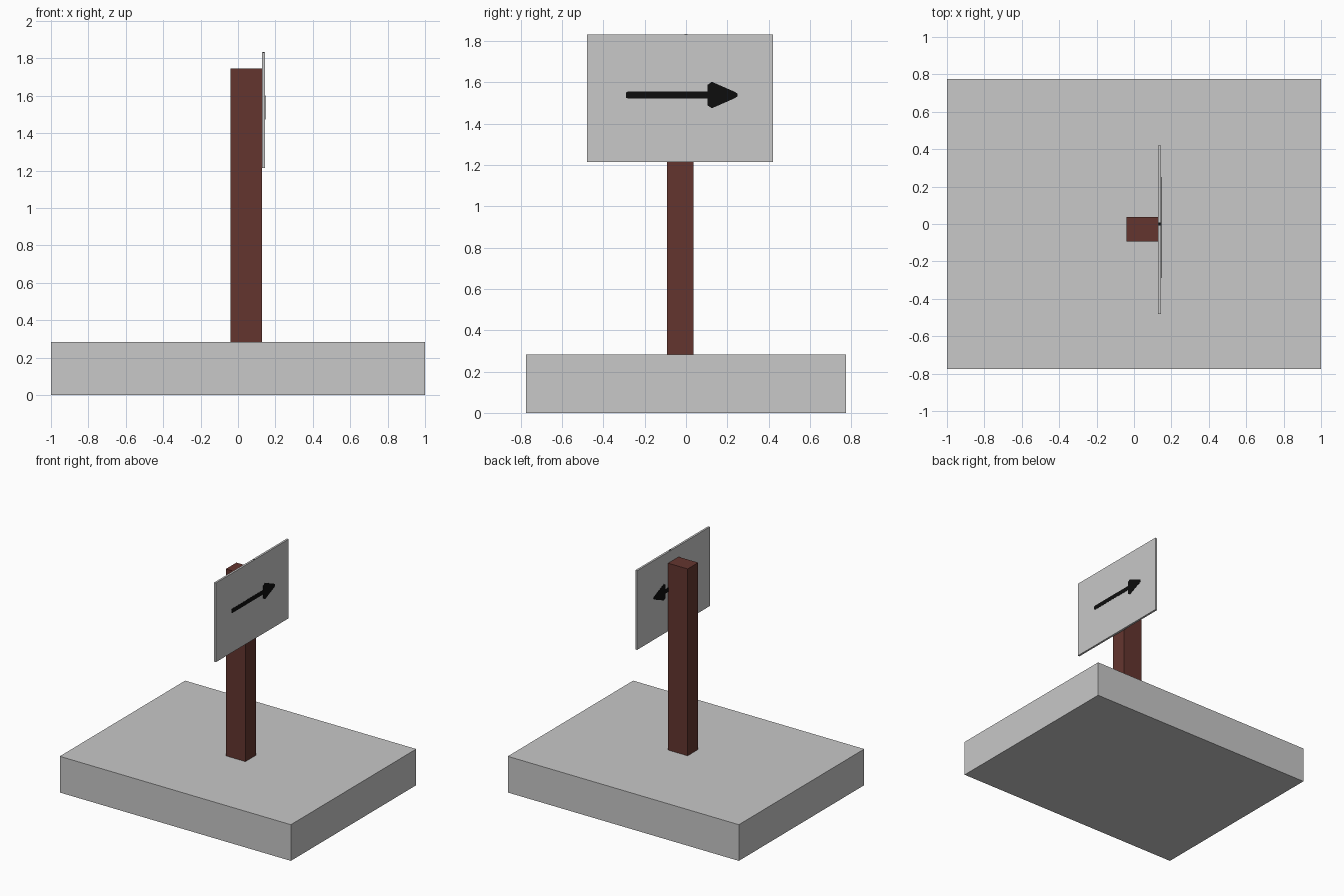
import bpy
import bmesh

if "Cube" in bpy.data.objects:
    bpy.data.objects.remove(bpy.data.objects["Cube"])


def material(name, rgb):
    m = bpy.data.materials.new(name)
    m.diffuse_color = (*rgb, 1)
    m.use_nodes = True
    m.node_tree.nodes["Principled BSDF"].inputs["Base Color"].default_value = m.diffuse_color
    return m


GREY = material("light grey", (0.58, 0.58, 0.58))
BROWN = material("dark brown", (0.127, 0.036, 0.028))
BLACK = material("black", (0.004, 0.004, 0.004))


def finish(name, bm, mat):
    bmesh.ops.recalc_face_normals(bm, faces=bm.faces)
    mesh = bpy.data.meshes.new(name)
    bm.to_mesh(mesh)
    bm.free()
    mesh.materials.append(mat)
    bpy.context.collection.objects.link(bpy.data.objects.new(name, mesh))


def box(name, lo, hi, mat):
    bm = bmesh.new()
    bmesh.ops.create_cube(bm, size=1)
    for v in bm.verts:
        v.co = [(a + b) / 2 + c * (b - a) for a, b, c in zip(lo, hi, v.co)]
    finish(name, bm, mat)


def arrow(name, x0, x1, shift):
    # upper half outline (y, height), mirrored to give the whole arrow
    half = [(-0.29, 0.013), (-0.28, 0.017), (0.105, 0.017), (0.105, 0.05),
            (0.125, 0.064), (0.235, 0.016), (0.25, 0.006)]
    outline = half + [(y, -h) for y, h in reversed(half)]
    bm = bmesh.new()
    face = bm.faces.new([bm.verts.new((x0, y + shift, 1.538 + h)) for y, h in outline])
    ext = bmesh.ops.extrude_face_region(bm, geom=[face])
    bmesh.ops.translate(bm, vec=(x1 - x0, 0, 0),
                        verts=[g for g in ext["geom"] if isinstance(g, bmesh.types.BMVert)])
    finish(name, bm, mat=BLACK)


# base slab, post and sign board
box("base_slab", (-1, -0.775, 0), (1, 0.775, 0.283), GREY)
box("post", (-0.04, -0.093, 0.283), (0.129, 0.037, 1.745), BROWN)
box("sign_board", (0.129, -0.48, 1.213), (0.145, 0.42, 1.832), GREY)

# painted arrows on both sides, small mark on the top edge
arrow("front_arrow", 0.144, 0.1465, 0)
arrow("back_arrow", 0.1275, 0.130, -0.035)
box("top_mark", (0.132, -0.008, 1.831), (0.143, 0.008, 1.8325), BLACK)
